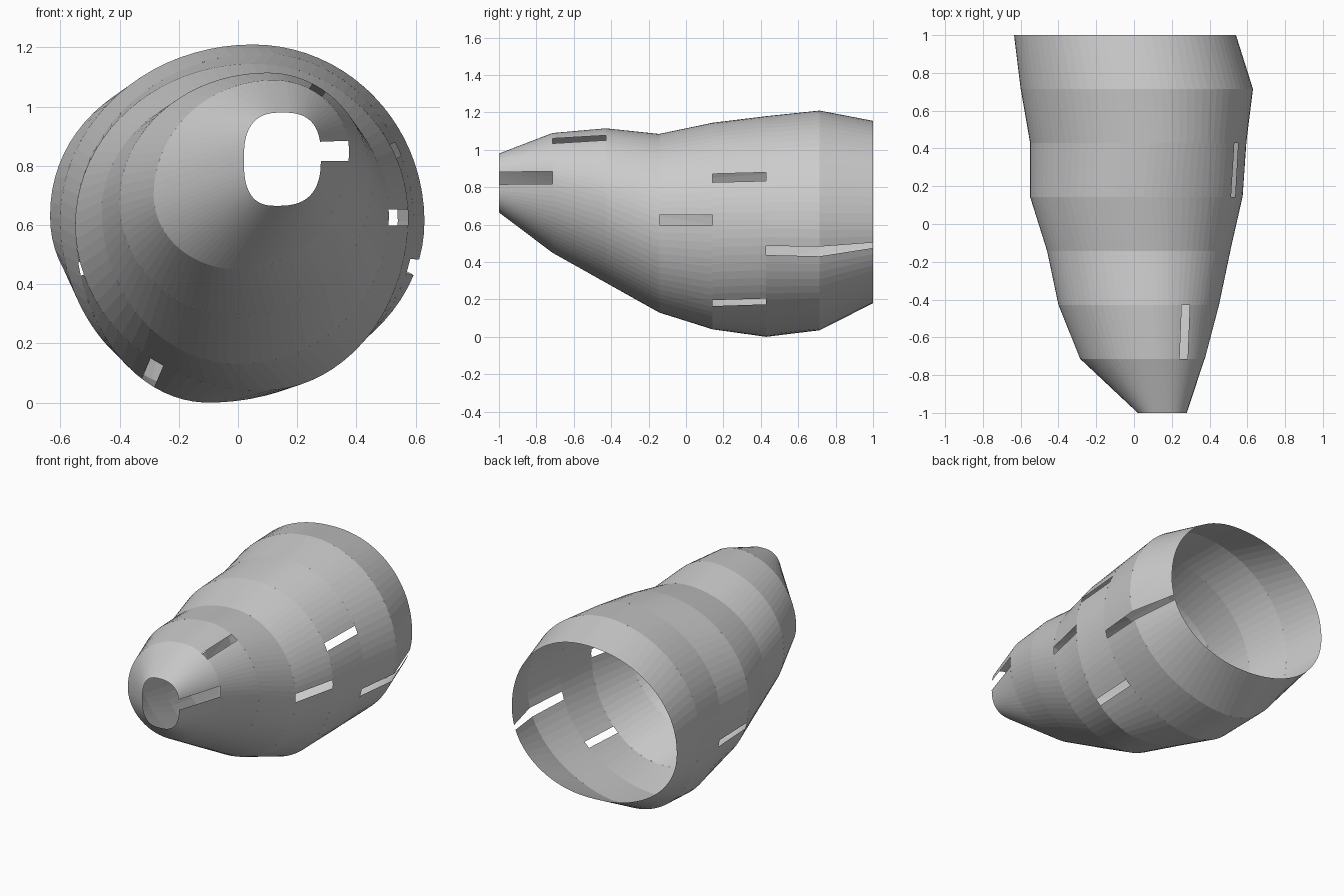
import bpy, math

if "Cube" in bpy.data.objects:
    bpy.data.objects.remove(bpy.data.objects["Cube"])

# Cross-sections: y, xmin, xmax, zmin, zmax, z of left/right extremes, x of top/bottom, squareness
RINGS = [
    (-1.0, .02, .28, .665, .98, .82, .83, .15, .13, 2.7),
    (-.714, -.285, .375, .45, 1.09, .70, .85, .12, .0, 2),
    (-.429, -.40, .45, .29, 1.115, .68, .74, .10, .0, 2),
    (-.143, -.46, .51, .13, 1.085, .65, .63, .08, .0, 2),
    (.143, -.55, .575, .04, 1.145, .60, .63, .05, .08, 2),
    (.429, -.55, .595, .0, 1.18, .60, .60, .08, -.1, 2),
    (.714, -.60, .63, .035, 1.21, .62, .61, .05, -.1, 2),
    (1.0, -.635, .54, .18, 1.155, .63, .62, .0, .0, 2.1),
]
# Slots: band, centre x/z on its front ring, centre x/z on its back ring, front width, back width
SLOTS = [
    (0, .28, .857, .375, .857, .055, .055),
    (1, .263, 1.047, .263, 1.047, .05, .05),
    (3, .51, .627, .575, .627, .055, .055),
    (4, .53, .85, .53, .85, .05, .05),
    (4, .385, .197, .42, .175, .045, .045),
    (4, -.25, .18, -.295, .08, .05, .05),
    (4, -.54, .45, -.54, .45, .045, .045),
    (5, .58, .46, .60, .457, .05, .055),
    (6, .60, .457, .52, .49, .055, .03),
]
SEGMENTS = 80


def point(ring, t):
    """Point on a ring; t runs 0..1 clockwise from the top."""
    y, x0, x1, z0, z1, zl, zr, xt, xb, n = ring
    s, c = math.sin(2 * math.pi * t), math.cos(2 * math.pi * t)
    cx, cz = (xt if c >= 0 else xb), (zr if s >= 0 else zl)
    rx = x1 - cx if s >= 0 else cx - x0
    rz = z1 - cz if c >= 0 else cz - z0
    return (cx + rx * math.copysign(abs(s) ** (2 / n), s), y,
            cz + rz * math.copysign(abs(c) ** (2 / n), c))


def slot_range(ring, x, z, width):
    """Parameter interval of given width around the ring point nearest x, z."""
    dist = lambda t: math.hypot(point(ring, t)[0] - x, point(ring, t)[2] - z)
    t = min((i / 1000 for i in range(1000)), key=dist)
    a, b = point(ring, t - .002), point(ring, t + .002)
    half = width / 2 * .004 / max(math.dist(a, b), 1e-4)
    return t - half, t + half


verts, faces = [], []
for band in range(len(RINGS) - 1):
    front, back = RINGS[band], RINGS[band + 1]
    cuts = sorted((slot_range(front, s[1], s[2], s[5]), slot_range(back, s[3], s[4], s[6]))
                  for s in SLOTS if s[0] == band)
    # Solid strips between consecutive slots
    starts = [(0, 0)] + [(f[1], b[1]) for f, b in cuts]
    ends = [(f[0], b[0]) for f, b in cuts] + [(1, 1)]
    for (f0, b0), (f1, b1) in zip(starts, ends):
        n = max(1, round((f1 - f0) * SEGMENTS))
        base = len(verts)
        for i in range(n + 1):
            k = i / n
            verts.append(point(front, f0 + (f1 - f0) * k))
            verts.append(point(back, b0 + (b1 - b0) * k))
        faces += [(base + 2 * i, base + 2 * i + 1, base + 2 * i + 3, base + 2 * i + 2)
                  for i in range(n)]

# Open tapered shell
mesh = bpy.data.meshes.new("slotted_shell")
mesh.from_pydata(verts, [], faces)
shell = bpy.data.objects.new("slotted_shell", mesh)
bpy.context.collection.objects.link(shell)

# Join the bands along matching vertices and make normals face outwards
import bmesh
bm = bmesh.new()
bm.from_mesh(mesh)
bmesh.ops.remove_doubles(bm, verts=bm.verts, dist=.0005)
for f in bm.faces:
    f.normal_update()
    c = f.calc_center_median()
    if f.normal.x * (c.x - .03) + f.normal.z * (c.z - .65) < 0:
        f.normal_flip()
bm.to_mesh(mesh)
bm.free()
